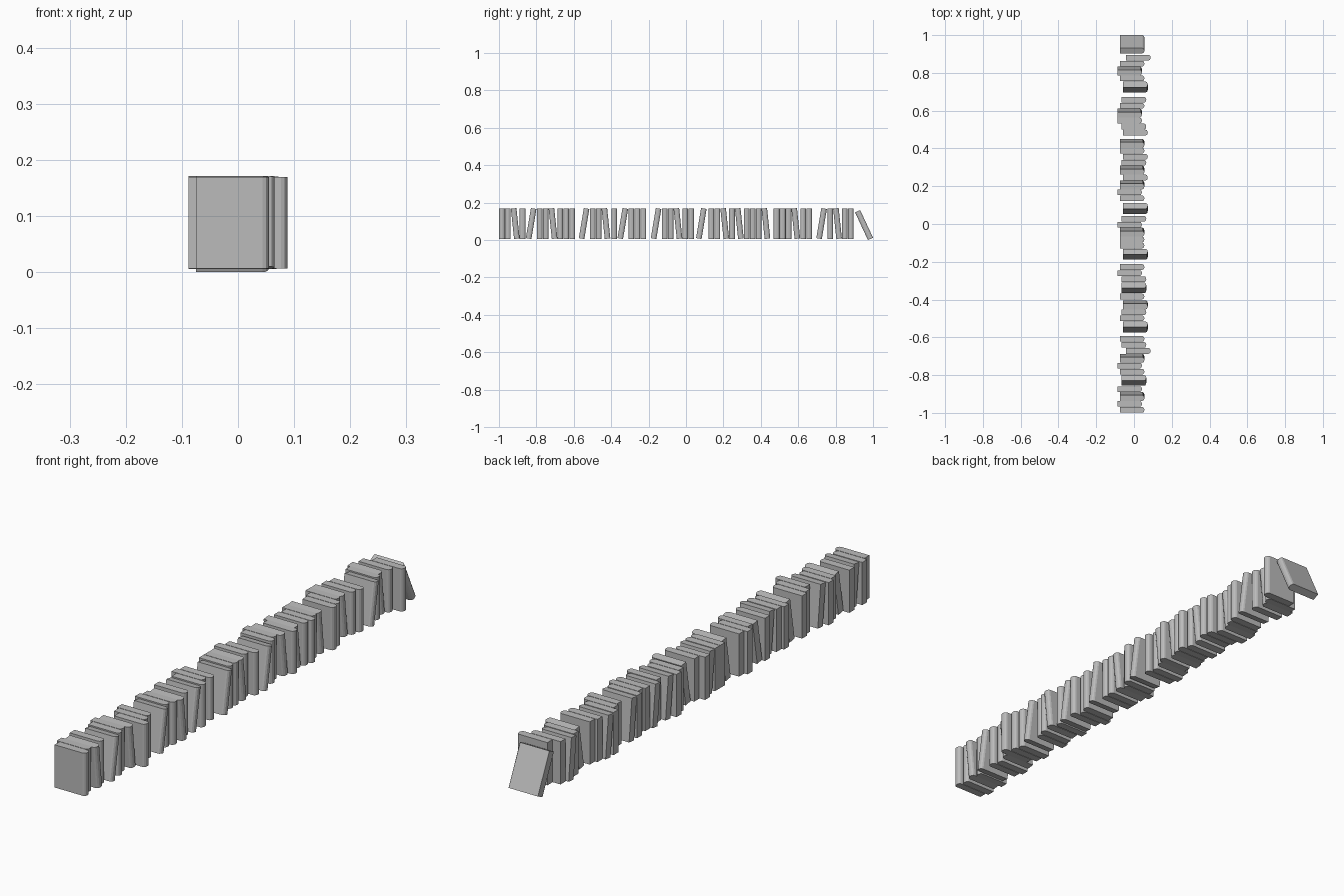
import bpy
import bmesh
import math

cube = bpy.data.objects.get("Cube")
if cube:
    bpy.data.objects.remove(cube, do_unlink=True)

# Single plain cover colour
grey = bpy.data.materials.new("book_grey")
grey.use_nodes = True
colour = (0.5, 0.5, 0.5, 1)
grey.diffuse_color = colour
grey.node_tree.nodes["Principled BSDF"].inputs["Base Color"].default_value = colour

HEIGHT, THICK = 0.163, 0.03
FORE_EDGE, SPINE, BULGE = -0.075, 0.055, 0.011
STEPS = 6


def make_book_mesh():
    """Extruded cover outline: square fore edge, rounded spine on +x."""
    half = THICK / 2
    outline = [(FORE_EDGE, half), (FORE_EDGE, -half)]
    for i in range(STEPS + 1):
        a = math.pi * (i / STEPS - 0.5)
        outline.append((SPINE - BULGE + BULGE * math.cos(a), half * math.sin(a)))
    bm = bmesh.new()
    base = bm.faces.new([bm.verts.new((x, y, -HEIGHT / 2)) for x, y in outline])
    top = bmesh.ops.extrude_face_region(bm, geom=[base])["geom"]
    bmesh.ops.translate(bm, vec=(0, 0, HEIGHT),
                        verts=[v for v in top if isinstance(v, bmesh.types.BMVert)])
    bmesh.ops.recalc_face_normals(bm, faces=bm.faces)
    mesh = bpy.data.meshes.new("book")
    bm.to_mesh(mesh)
    bm.free()
    mesh.materials.append(grey)
    return mesh


book_mesh = make_book_mesh()


def add_book(name, x, y, z, tilt):
    book = bpy.data.objects.new(name, book_mesh)
    book.location = (x, y, z)
    book.rotation_euler.x = math.radians(tilt)
    bpy.context.collection.objects.link(book)


# Shelf space and tilt: I upright, L leaning to the front, R leaning to the back
SPACE = {"I": 0.032, "L": 0.046, "R": 0.06}
TILT = {"I": 0, "L": 6, "R": -9.5}
# How far each book is pulled out along x
PULL = {"a": -0.013, "b": 0, "c": 0.01, "d": 0.018, "e": 0.033}

# Bunches of books: starting y, leaning pattern, pull pattern
bunches = [
    (-1.0, "IILIRIILIII", "babacbabecb"),
    (-0.575, "RIIL", "dbcd"),
    (-0.40, "IRIII", "bccab"),
    (-0.19, "RIILII", "dbbbac"),
    (0.052, "R", "d"),
    (0.12, "IILILIIIL", "babdbcdbb"),
    (0.468, "IIILII", "dcaabc"),
    (0.695, "RILII", "dbabe"),
]

count = 0
for y, leans, pulls in bunches:
    for lean, pull in zip(leans, pulls):
        count += 1
        add_book(f"book_{count}", PULL[pull], y + SPACE[lean] / 2, 0.0885, TILT[lean])
        y += SPACE[lean]

# Last book slumped against the end of the row
add_book("end_book", 0, 0.952, 0.0803, 25)
